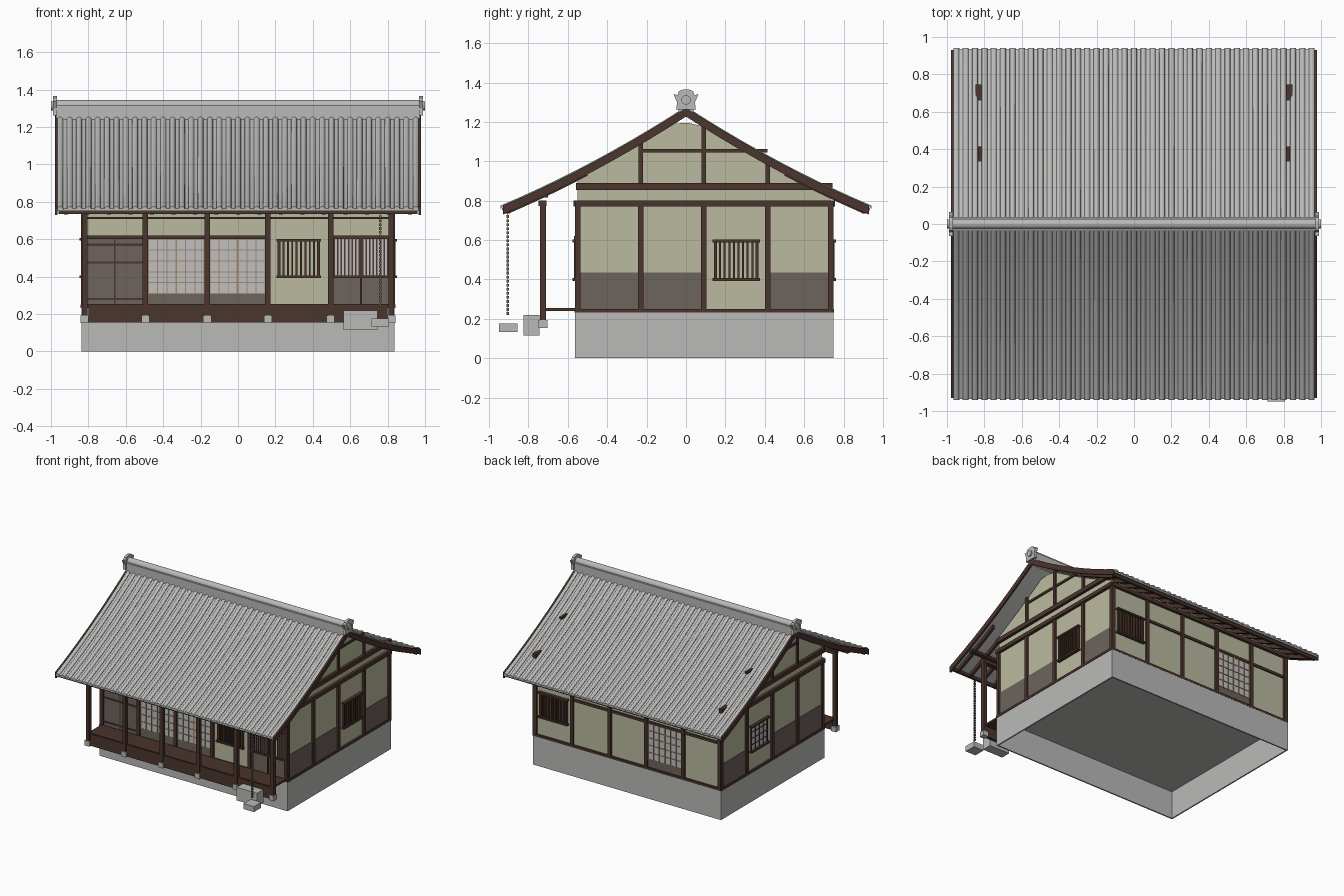
import bpy, bmesh
from math import cos, sin, pi

if "Cube" in bpy.data.objects:
    bpy.data.objects.remove(bpy.data.objects["Cube"])


def material(name, r, g, b):
    m = bpy.data.materials.new(name)
    m.use_nodes = True
    m.diffuse_color = (r, g, b, 1)
    m.node_tree.nodes["Principled BSDF"].inputs["Base Color"].default_value = (r, g, b, 1)
    return m


STONE = material("grey stone and tile", 0.49, 0.49, 0.485)
PLASTER = material("pale green plaster", 0.49, 0.49, 0.35)
WOOD = material("dark brown wood", 0.07, 0.035, 0.026)
BOARD = material("weathered board", 0.155, 0.125, 0.107)
PAPER = material("screen paper", 0.53, 0.53, 0.54)
LATH = material("light wood lath", 0.38, 0.25, 0.13)
BRONZE = material("aged bronze", 0.13, 0.13, 0.08)

parts = {}


def part(name, mat):
    if name not in parts:
        parts[name] = (bmesh.new(), mat)
    return parts[name][0]


def loft(name, mat, rings):
    """Closed skin through rings of equal length, capped at both ends."""
    bm = part(name, mat)
    vs = [[bm.verts.new(p) for p in ring] for ring in rings]
    n = len(vs[0])
    for a, b in zip(vs, vs[1:]):
        for i in range(n):
            bm.faces.new((a[i], a[(i + 1) % n], b[(i + 1) % n], b[i]))
    bm.faces.new(vs[0])
    bm.faces.new(vs[-1][::-1])


def prism(name, mat, yz, x0, x1):
    loft(name, mat, [[(x, y, z) for y, z in yz] for x in (x0, x1)])


def box(name, mat, x0, x1, y0, y1, z0, z1):
    prism(name, mat, [(y0, z0), (y1, z0), (y1, z1), (y0, z1)], x0, x1)


def circle(cy, cz, r, n=16):
    return [(cy + r * cos(2 * pi * i / n), cz + r * sin(2 * pi * i / n)) for i in range(n)]


def roof_z(y):
    return 1.27 - 0.645 * abs(y) + 0.118 * y * y


def slope(name, mat, section, y0, y1, steps=10):
    """Sweep an x/z section down the sagging roof curve."""
    ys = [y0 + (y1 - y0) * i / steps for i in range(steps + 1)]
    loft(name, mat, [[(x, y, roof_z(y) + dz) for x, dz in section] for y in ys])


def rect(x0, x1, z0, z1):
    return [(x0, z0), (x1, z0), (x1, z1), (x0, z1)]


# Wall planes; u runs along the wall, d is depth outwards
WX, Y_FRONT, Y_BACK = 0.825, -0.55, 0.735


def on_wall(side, name, mat, u0, u1, z0, z1, d, inner=-0.01):
    if side in ("front", "back"):
        w, s = (Y_FRONT, -1) if side == "front" else (Y_BACK, 1)
        box(name, mat, u0, u1, *sorted((w + s * inner, w + s * d)), z0, z1)
    else:
        s = 1 if side == "right" else -1
        box(name, mat, *sorted((s * (WX + inner), s * (WX + d))), u0, u1, z0, z1)


def barred_window(side, c, half=0.105):
    name = side + "_barred_window"
    for z in (0.4, 0.595):
        on_wall(side, name, WOOD, c - half - 0.015, c + half + 0.015, z - 0.007, z + 0.007, 0.026)
    for i in range(10):
        u = c - half + 2 * half * i / 9
        w = 0.008 if i in (0, 9) else 0.005
        on_wall(side, name, WOOD, u - w, u + w, 0.4, 0.595, 0.018)


def screen(side, u0, u1, z0, z1, cols, rows, frame=LATH):
    name = side + "_screen"
    on_wall(side, name + "_paper", PAPER, u0, u1, z0, z1, 0.004)
    for i in range(cols + 1):
        u = u0 + (u1 - u0) * i / cols
        w = 0.005 if i in (0, cols) else 0.0025
        on_wall(side, name + "_lath", frame, u - w, u + w, z0, z1, 0.009)
    for i in range(rows + 1):
        z = z0 + (z1 - z0) * i / rows
        on_wall(side, name + "_lath", frame, u0, u1, z - 0.0025, z + 0.0025, 0.008)


def screen_door(side, u0, u1):
    mid = (u0 + u1) / 2
    on_wall(side, side + "_door_board", BOARD, u0, u1, 0.25, 0.31, 0.005)
    for a, b in ((u0, mid), (mid, u1)):
        screen(side, a, b, 0.31, 0.6, 3, 5)


# Foundation, open underneath
box("foundation_floor", STONE, -0.83, 0.83, -0.56, 0.745, 0.222, 0.234)
for s in (-1, 1):
    box("foundation", STONE, *sorted((s * 0.826, s * 0.837)), -0.565, 0.75, 0, 0.234)
for y in (-0.565, 0.739):
    box("foundation", STONE, -0.837, 0.837, y, y + 0.011, 0, 0.234)

# Plaster house body with gables
ys = [Y_FRONT + (Y_BACK - Y_FRONT) * i / 16 for i in range(17)]
prism("plaster_walls", PLASTER, [(Y_FRONT, 0.234), (Y_BACK, 0.234)]
      + [(y, min(1.195, roof_z(y) - 0.035)) for y in reversed(ys)], -WX, WX)

# Timber frame
bays_x = [-0.82, -0.495, -0.165, 0.16, 0.495, 0.82]
bays_y = [-0.55, -0.23, 0.09, 0.415, 0.735]
for side in ("front", "back", "left", "right"):
    along = bays_x if side in ("front", "back") else bays_y
    a, b = along[0] - 0.014, along[-1] + 0.014
    for u in along:
        on_wall(side, "wall_posts", WOOD, u - 0.014, u + 0.014, 0.24, 0.78, 0.015)
    on_wall(side, "sill_beams", WOOD, a, b, 0.232, 0.25, 0.016)
    on_wall(side, "top_beams", WOOD, a, b, 0.77, 0.8, 0.022)

# Gable walls
for side in ("left", "right"):
    on_wall(side, "gable_beams", WOOD, -0.558, 0.745, 0.855, 0.89, 0.022)
    on_wall(side, "gable_beams", WOOD, -0.23, 0.415, 1.045, 1.062, 0.01)
    for u, top in ((-0.23, 1.1), (0.09, 1.185), (0.415, 0.995)):
        on_wall(side, "gable_studs", WOOD, u - 0.012, u + 0.012, 0.88, top, 0.013)
    for u0, u1 in ((-0.54, 0.08), (0.425, 0.725)):
        on_wall(side, "side_wainscot", BOARD, u0, u1, 0.25, 0.435, 0.005)
barred_window("right", 0.255)
screen("left", 0.155, 0.355, 0.4, 0.6, 4, 4, WOOD)
for z in (0.4, 0.6):
    on_wall("left", "left_window_rails", WOOD, 0.14, 0.37, z - 0.007, z + 0.007, 0.022)

# Front wall: board doors, paper doors, window, lattice entry
on_wall("front", "board_doors", BOARD, -0.806, -0.509, 0.25, 0.6, 0.005)
for z in (0.28, 0.475, 0.57):
    on_wall("front", "board_door_rails", WOOD, -0.806, -0.509, z - 0.006, z + 0.006, 0.01)
on_wall("front", "board_door_rails", WOOD, -0.664, -0.656, 0.25, 0.6, 0.01)
for u0, u1 in ((-0.481, -0.179), (-0.151, 0.146)):
    screen_door("front", u0, u1)
barred_window("front", 0.325)
on_wall("front", "entry_boards", BOARD, 0.509, 0.806, 0.25, 0.4, 0.005)
on_wall("front", "entry_paper", PAPER, 0.509, 0.806, 0.4, 0.6, 0.004)
on_wall("front", "entry_lattice", WOOD, 0.652, 0.664, 0.25, 0.6, 0.014)
for i in range(16):
    u = 0.515 + 0.285 * i / 15
    on_wall("front", "entry_lattice", WOOD, u - 0.004, u + 0.004, 0.4, 0.6, 0.012)
on_wall("front", "entry_lattice", WOOD, 0.509, 0.835, 0.392, 0.406, 0.018)
for u0, u1 in ((-0.82, 0.16), (0.495, 0.835)):
    on_wall("front", "front_lintels", WOOD, u0, u1, 0.6, 0.62, 0.018)
on_wall("front", "front_upper_rail", WOOD, -0.82, 0.82, 0.708, 0.718, 0.01)

# Back wall
barred_window("back", 0.658, 0.115)
screen_door("back", -0.481, -0.179)
on_wall("back", "back_rail", WOOD, -0.82, 0.495, 0.6, 0.62, 0.011)

# Veranda
box("veranda_deck", WOOD, -0.82, 0.82, -0.73, -0.565, 0.24, 0.255)
box("veranda_skirt", WOOD, -0.8, 0.8, -0.735, -0.715, 0.155, 0.25)
box("veranda_beam", WOOD, -0.835, 0.835, -0.748, -0.708, 0.772, 0.8)
for x in bays_x:
    box("veranda_posts", WOOD, x - 0.015, x + 0.015, -0.742, -0.712, 0.19, 0.79)
    box("post_stones", STONE, x - 0.022, x + 0.022, -0.748, -0.704, 0.152, 0.193)
box("step_stone", STONE, 0.565, 0.747, -0.825, -0.745, 0.115, 0.22)
box("drip_stone", STONE, 0.715, 0.807, -0.95, -0.857, 0.133, 0.177)
for i in range(25):
    z = 0.22 + i * 0.0205
    box("rain_chain", BRONZE, 0.754, 0.766, -0.911, -0.899, z, z + 0.014)
box("rain_chain", BRONZE, 0.758, 0.762, -0.907, -0.903, 0.22, 0.745)

# Roof slopes
for s in (-1, 1):
    end = 0.935 * s
    slope("roof_pan_tiles", STONE, rect(-0.965, 0.965, -0.02, -0.006), 0, end)
    for i in range(39):
        x = -0.95 + 0.05 * i
        arc = [(x + 0.016 * cos(pi * k / 6), 0.016 * sin(pi * k / 6) - 0.008) for k in range(7)]
        slope("roof_roll_tiles", STONE, arc, 0, s * 0.942)
    for x in (-0.971, 0.971):
        slope("barge_boards", WOOD, rect(x - 0.007, x + 0.007, -0.043, 0.002), 0, 0.93 * s)
    for i in range(17):
        x = -0.92 + 0.115 * i
        slope("rafters", WOOD, rect(x - 0.01, x + 0.01, -0.05, -0.019), 0.5 * s, 0.905 * s, 5)
    box("eave_boards", WOOD, -0.96, 0.96, *sorted((s * 0.895, s * 0.915)), 0.735, 0.757)
box("veranda_purlin", WOOD, -0.95, 0.95, -0.735, -0.7, 0.815, 0.835)

# Ridge and end ornaments
box("ridge_base", STONE, -0.972, 0.972, -0.038, 0.038, 1.235, 1.315)
prism("ridge_roll", STONE, circle(0, 1.318, 0.027), -0.972, 0.972)
half = [(0.05, 1.262), (0.045, 1.3), (0.064, 1.34), (0.043, 1.337), (0.036, 1.356), (0.015, 1.365)]
crest = half + [(-y, z) for y, z in reversed(half)]
for s in (-1, 1):
    prism("ridge_end_ornaments", STONE, crest, s * 0.968, s * 0.99)
    prism("ridge_end_discs", STONE, circle(0, 1.312, 0.024), s * 0.985, s * 1.0)

# Turn the collected parts into objects
for name, (bm, mat) in parts.items():
    bmesh.ops.recalc_face_normals(bm, faces=bm.faces)
    mesh = bpy.data.meshes.new(name)
    bm.to_mesh(mesh)
    bm.free()
    mesh.materials.append(mat)
    obj = bpy.data.objects.new(name, mesh)
    bpy.context.collection.objects.link(obj)
    if name in ("roof_roll_tiles", "ridge_roll", "ridge_end_discs"):
        bpy.ops.object.select_all(action="DESELECT")
        obj.select_set(True)
        bpy.context.view_layer.objects.active = obj
        bpy.ops.object.shade_smooth_by_angle()
